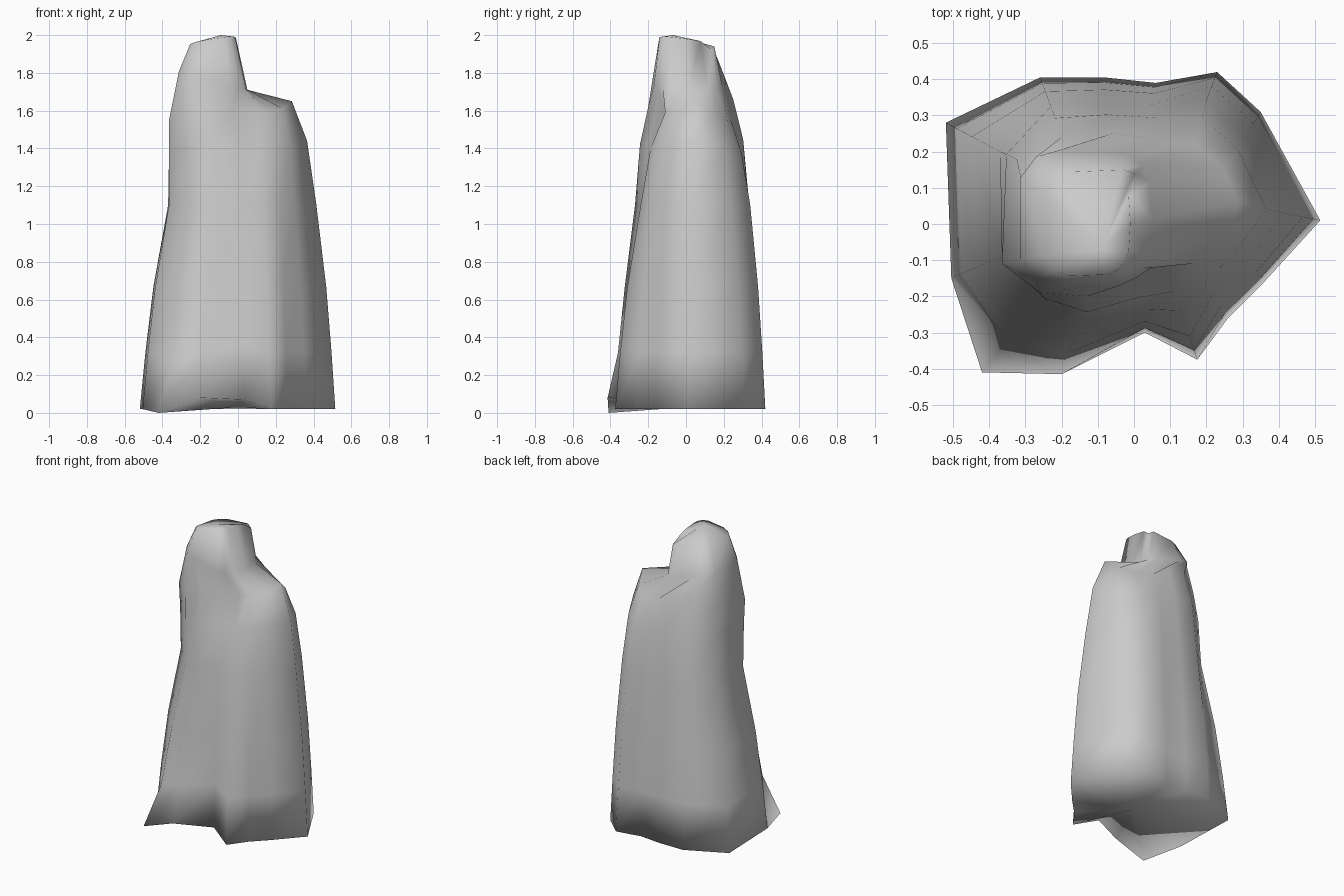
import bpy, bmesh
from math import sin, cos, radians, copysign

if "Cube" in bpy.data.objects:
    bpy.data.objects.remove(bpy.data.objects["Cube"])

# Outlines, counter-clockwise from the right-hand corner
base = [(.515, .01, .02), (.35, .31, .02), (.23, .42, .02), (.06, .39, .02), (-.08, .405, .02),
        (-.26, .405, .02), (-.52, .28, .02), (-.505, -.15, .02), (-.42, -.41, 0), (-.2, -.415, .08),
        (.03, -.3, .07), (.175, -.375, .02), (.26, -.26, .02), (.36, -.16, .02)]
waist = [(.415, .03), (.31, .24), (.2, .34), (.05, .33), (-.08, .335), (-.23, .325), (-.37, .2),
         (-.365, -.09), (-.24, -.215), (-.13, -.27), (.03, -.235), (.13, -.24), (.22, -.19), (.3, -.12)]
waist = [(x, y, 1.1) for x, y in waist]
shoulder = [(.285, .06, 1.65), (.25, .15, 1.58), (.17, .22, 1.54), (.06, .235, 1.56), (-.06, .25, 1.66),
            (-.2, .24, 1.66), (-.325, .18, 1.6), (-.365, -.11, 1.55), (-.26, -.19, 1.6),
            (-.13, -.2, 1.62), (-.03, -.155, 1.62), (.08, -.1, 1.59), (.16, -.11, 1.59), (.24, -.02, 1.61)]
angles = [0, 20, 40, 62, 100, 125, 155, 205, 235, 260, 290, 310, 325, 340]


def blend(a, b, t, height):
    """Ring between two outlines; t moves the plan, height moves z."""
    return [(p[0] + (q[0] - p[0]) * t, p[1] + (q[1] - p[1]) * t,
             p[2] + (q[2] - p[2]) * height) for p, q in zip(a, b)]


def rounded(v, power):
    return copysign(abs(v) ** power, v)


def oval(cx, cy, rx, ry, z, tilt_x, tilt_y, power=.6):
    """Tilted, slightly squared oval ring for the tall peak."""
    ring = []
    for a in angles:
        c, s = rounded(cos(radians(a)), power), rounded(sin(radians(a)), power)
        ring.append((cx + rx * c, cy + ry * s, z + tilt_x * c + tilt_y * s))
    return ring


# Front-left corner of the foot flares out more than the rest
foot = blend(base, waist, .2, .28)
foot[8], foot[9] = (-.35, -.32, .27), (-.19, -.36, .32)
thigh = blend(base, waist, .48, .6)
thigh[8], thigh[9] = (-.3, -.28, .66), (-.165, -.325, .66)

# Peak rim, with its back-right corner pulled out
rim = oval(-.135, 0, .125, .145, 1.96, .02, -.02)
rim[2], rim[3] = (0, .14, 1.92), (-.03, .15, 1.94)

rings = [base, foot, thigh, waist, blend(waist, shoulder, .38, .62), shoulder,
         oval(-.137, .015, .187, .192, 1.76, -.05, 0), rim]

bm = bmesh.new()
loops = [[bm.verts.new(p) for p in ring] for ring in rings]
n = len(base)
for lo, hi in zip(loops, loops[1:]):
    for i in range(n):
        j = (i + 1) % n
        bm.faces.new((lo[i], lo[j], hi[j], hi[i]))

# Underside and summit
for loop, centre in ((loops[0], (0, 0, .03)), (loops[-1], (-.09, -.07, 2.0))):
    c = bm.verts.new(centre)
    for i in range(n):
        bm.faces.new((loop[i], loop[(i + 1) % n], c))
bmesh.ops.recalc_face_normals(bm, faces=bm.faces)
for f in bm.faces:
    f.smooth = True

mesh = bpy.data.meshes.new("rock_pillar")
bm.to_mesh(mesh)
bm.free()
rock = bpy.data.objects.new("rock_pillar", mesh)
bpy.context.collection.objects.link(rock)
